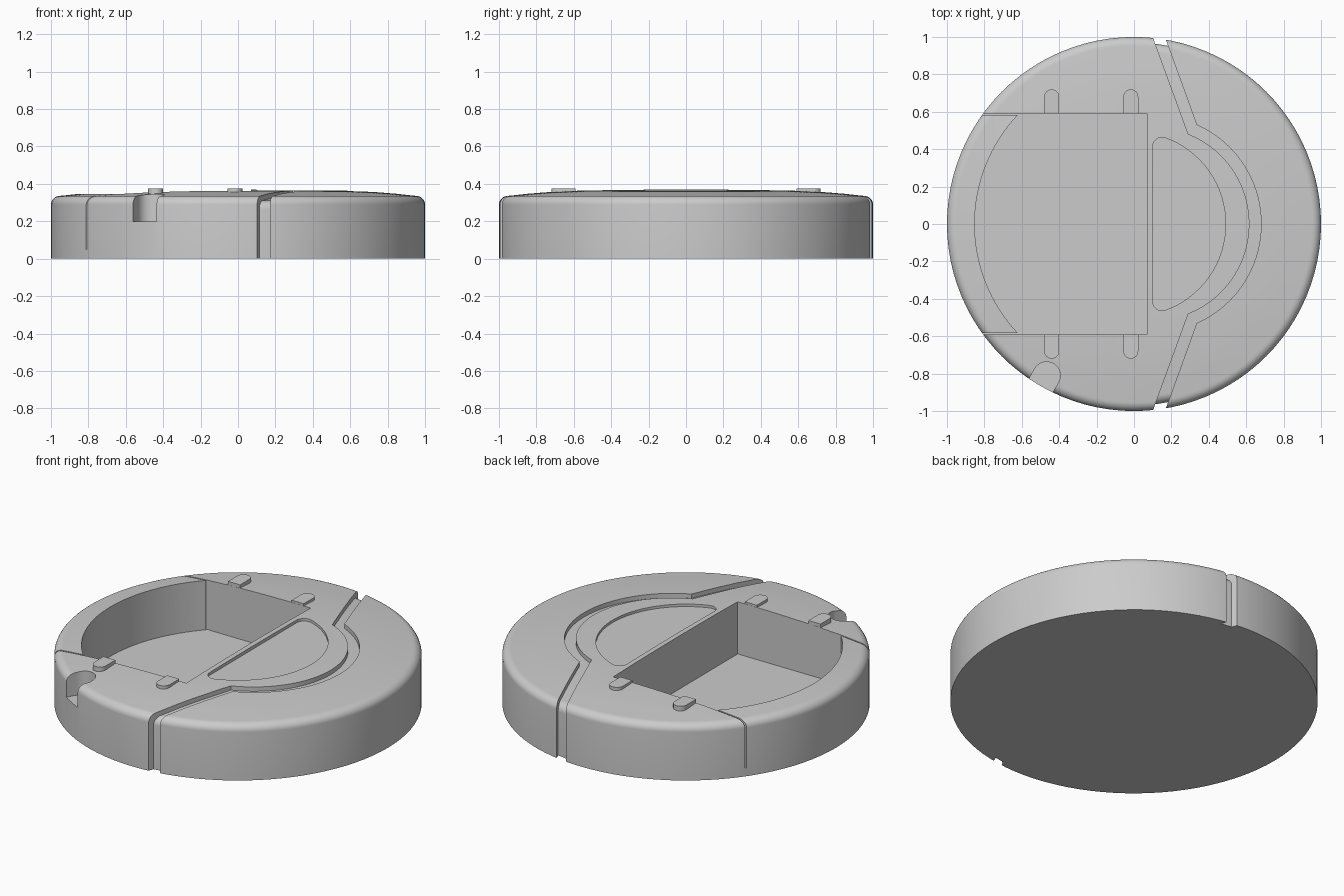
import bpy, bmesh
from math import sin, cos, pi, radians, atan2, asin
from mathutils import Vector

if "Cube" in bpy.data.objects:
    bpy.data.objects.remove(bpy.data.objects["Cube"])


def finish(bm, name):
    bmesh.ops.recalc_face_normals(bm, faces=bm.faces)
    me = bpy.data.meshes.new(name)
    bm.to_mesh(me)
    bm.free()
    ob = bpy.data.objects.new(name, me)
    bpy.context.collection.objects.link(ob)
    return ob


def lathe(name, profile, n=96):
    """Revolve (r, z) points around z; first and last radius are 0."""
    bm = bmesh.new()
    vs = [bm.verts.new((r, 0, z)) for r, z in profile]
    es = [bm.edges.new(p) for p in zip(vs, vs[1:])]
    bmesh.ops.spin(bm, geom=vs + es, cent=(0, 0, 0), axis=(0, 0, 1),
                   angle=2 * pi, steps=n, use_merge=True)
    bmesh.ops.remove_doubles(bm, verts=bm.verts, dist=1e-5)
    return finish(bm, name)


def prism(name, pts, z0, z1):
    """Extrude a 2D outline from z0 to z1."""
    bm = bmesh.new()
    f = bm.faces.new([bm.verts.new((x, y, z0)) for x, y in pts])
    up = bmesh.ops.extrude_face_region(bm, geom=[f], use_keep_orig=True)
    top = [v for v in up["geom"] if isinstance(v, bmesh.types.BMVert)]
    bmesh.ops.translate(bm, verts=top, vec=(0, 0, z1 - z0))
    return finish(bm, name)


def arc(cx, cy, r, a0, a1, n):
    return [(cx + r * cos(a0 + (a1 - a0) * i / n),
             cy + r * sin(a0 + (a1 - a0) * i / n)) for i in range(n + 1)]


def select(ob):
    bpy.ops.object.select_all(action='DESELECT')
    ob.select_set(True)
    bpy.context.view_layer.objects.active = ob


def cut(ob, cutter):
    m = ob.modifiers.new("cut", 'BOOLEAN')
    m.operation, m.solver, m.object = 'DIFFERENCE', 'EXACT', cutter
    select(ob)
    bpy.ops.object.modifier_apply(modifier=m.name)
    bpy.data.objects.remove(cutter, do_unlink=True)


# Domed disc with a rounded rim
fillet = [(0.95 + 0.05 * cos(a), 0.29 + 0.046 * sin(a))
          for a in [i * pi / 16 for i in range(9)]]
dome = [(0.85, 0.347), (0.75, 0.355), (0.6, 0.363), (0.4, 0.367), (0.2, 0.369), (0, 0.37)]
body = lathe("disc_body", [(0, 0), (1, 0)] + fillet + dome)

# Bent groove of even depth, running over the top and down the rim
a_in, a_out = radians(68.4), radians(66.1)
groove = prism("groove_cutter",
               [(0.082, -1.05)] + arc(0.1, 0, 0.517, -a_in, a_in, 36) + [(0.082, 1.05), (0.147, 1.05)]
               + arc(0.1, 0, 0.58, a_out, -a_out, 36) + [(0.147, -1.05)], -0.05, 0.5)
core = lathe("groove_core", [(0, -0.1), (0.97, -0.1)]
             + [(max(r - 0.03, 0), z - 0.025) for r, z in fillet + dome])
cut(groove, core)
cut(body, groove)

# Deep pocket with a curved outer wall
a = asin(0.59 / 0.852)
cut(body, prism("pocket_cutter", [(0.07, -0.59), (0.07, 0.59)]
                + arc(0, 0, 0.852, pi - a, pi + a, 32), 0.05, 0.6))

# Thin seams from the pocket corners to the rim
for s in (-1, 1):
    y0, y1 = s * 0.583, s * 0.591
    cut(body, prism("seam_cutter", [(-1.1, y0), (-0.6, y0), (-0.6, y1), (-1.1, y1)], 0.05, 0.6))

# Shallow D-shaped recess with rounded corners
fr = 0.05
fy = ((0.49 - fr) ** 2 - (0.1 + fr) ** 2) ** 0.5
t = atan2(fy, 0.1 + fr)
d_shape = (arc(0, 0, 0.49, -t, t, 32) + arc(0.1 + fr, fy, fr, t, pi, 8)[1:]
           + arc(0.1 + fr, -fy, fr, pi, 2 * pi - t, 8)[:-1])
cut(body, prism("recess_cutter", d_shape, 0.35, 0.6))

# Round-ended finger notch in the rim
c, d = Vector((-0.467, -0.81)), Vector((-0.5, -0.866))
ang = atan2(d.y, d.x)
notch = arc(c.x, c.y, 0.073, ang + pi / 2, ang + 3 * pi / 2, 16)
ends = [(x + d.x * 0.3, y + d.y * 0.3) for x, y in (notch[-1], notch[0])]
cut(body, prism("notch_cutter", notch + ends, 0.2, 0.6))

select(body)
bpy.ops.object.shade_smooth_by_angle(angle=radians(30))

# Four raised tabs along the pocket sides
for x in (-0.44, -0.017):
    for s in (-1, 1):
        pts = [(x + 0.04, s * 0.591)] + arc(x, s * 0.68, 0.04, 0, s * pi, 12) + [(x - 0.04, s * 0.591)]
        tab = prism("pocket_tab", pts, 0.335, 0.376)
        select(tab)
        bpy.ops.object.shade_smooth_by_angle(angle=radians(30))
